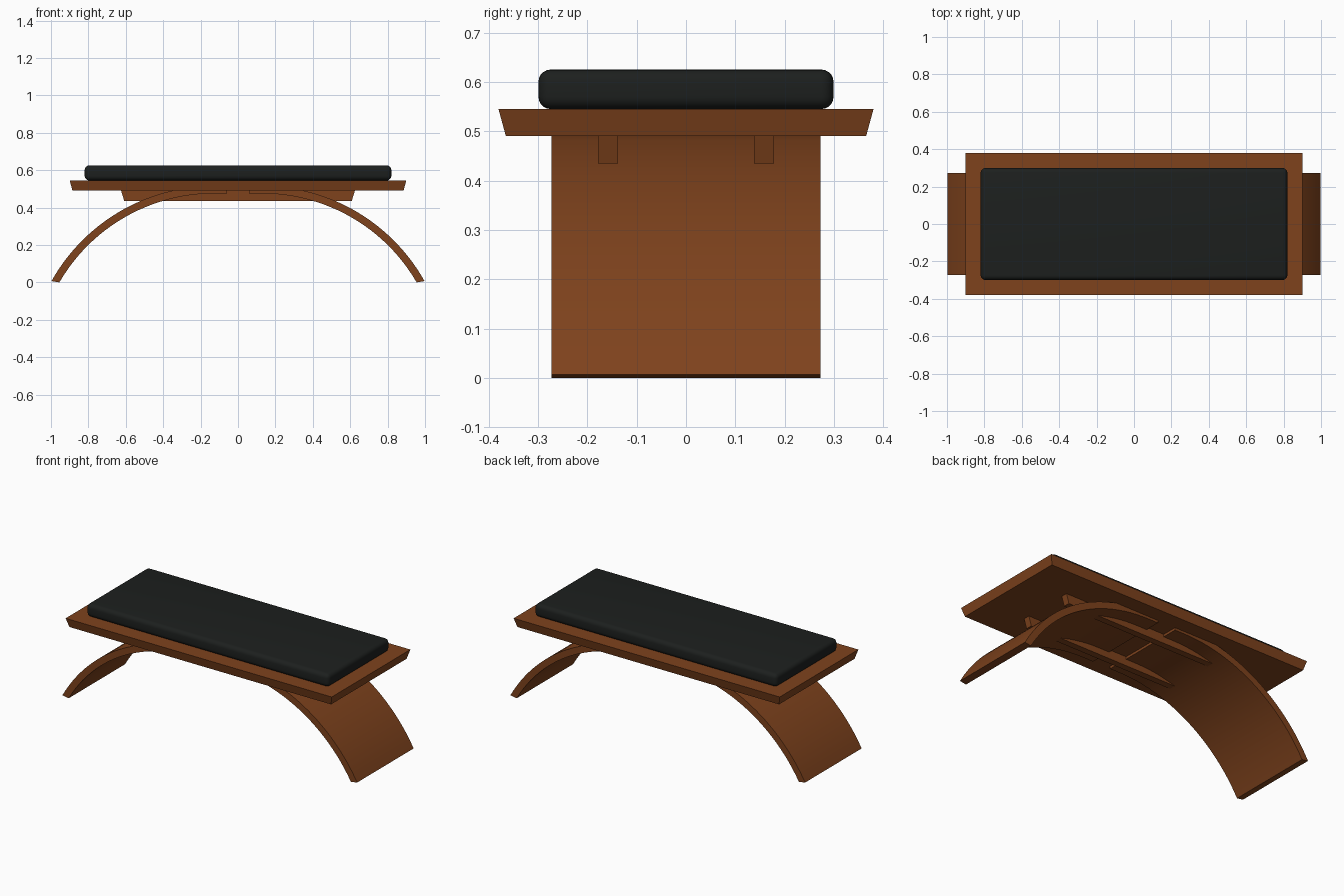
import bpy, bmesh, math

if "Cube" in bpy.data.objects:
    bpy.data.objects.remove(bpy.data.objects["Cube"])


def material(name, color):
    m = bpy.data.materials.new(name)
    m.diffuse_color = (*color, 1)
    m.use_nodes = True
    m.node_tree.nodes["Principled BSDF"].inputs["Base Color"].default_value = m.diffuse_color
    return m


WOOD = material("wood", (0.21, 0.055, 0.012))
LEATHER = material("dark_leather", (0.012, 0.014, 0.013))


def finish(name, bm, mat, angle=30):
    bmesh.ops.recalc_face_normals(bm, faces=bm.faces)
    me = bpy.data.meshes.new(name)
    bm.to_mesh(me)
    bm.free()
    me.materials.append(mat)
    ob = bpy.data.objects.new(name, me)
    bpy.context.collection.objects.link(ob)
    bpy.context.view_layer.objects.active = ob
    ob.select_set(True)
    bpy.ops.object.shade_smooth_by_angle(angle=math.radians(angle))
    ob.select_set(False)
    return ob


def box(z0, z1, x, y):
    bm = bmesh.new()
    bmesh.ops.create_cube(bm, size=2)
    for v in bm.verts:
        v.co = (v.co.x * x, v.co.y * y, z1 if v.co.z > 0 else z0)
    return bm


def extrude_xz(profile, y0, y1):
    bm = bmesh.new()
    face = bm.faces.new([bm.verts.new((x, y0, z)) for x, z in profile])
    ext = bmesh.ops.extrude_face_region(bm, geom=[face])["geom"]
    bmesh.ops.translate(bm, vec=(0, y1 - y0, 0),
                        verts=[g for g in ext if isinstance(g, bmesh.types.BMVert)])
    return bm


# Seat board with undercut edges
bm = box(0.49, 0.545, 0.90, 0.38)
for v in bm.verts:
    if v.co.z < 0.5:
        v.co.x *= 0.885 / 0.90
        v.co.y *= 0.365 / 0.38
finish("seat_board", bm, WOOD)

# Cushion with rounded edges
bm = box(0.545, 0.625, 0.82, 0.299)
bmesh.ops.bevel(bm, geom=bm.edges[:], offset=0.025, segments=5, profile=0.5,
                affect='EDGES', clamp_overlap=True)
finish("cushion", bm, LEATHER, 40)

# Curved legs: concentric arcs, planed flat where they meet the board
CX, CZ, R_IN, R_OUT, TOP, N = 0.13, -0.479, 0.954, 0.994, 0.49, 24


def arc(r, z_start, z_end):
    a0, a1 = (math.asin((z - CZ) / r) for z in (z_start, z_end))
    return [(CX + r * math.cos(a0 + (a1 - a0) * i / N),
             CZ + r * math.sin(a0 + (a1 - a0) * i / N)) for i in range(N + 1)]


outer = arc(R_OUT, 0.007, TOP)
inner = arc(R_IN, 0.0, CZ + R_IN)
leg = outer + [(0.06, TOP), (0.06, CZ + R_IN)] + inner[::-1]
for side, s in (("left", -1), ("right", 1)):
    finish(side + "_leg", extrude_xz([(s * x, z) for x, z in leg], -0.273, 0.273), WOOD)

# Support rails under the board
rail = [(-0.625, TOP), (0.625, TOP), (0.608, 0.435), (-0.608, 0.435)]
for side, y in (("front", -0.158), ("back", 0.158)):
    finish(side + "_rail", extrude_xz(rail, y - 0.02, y + 0.02), WOOD)
